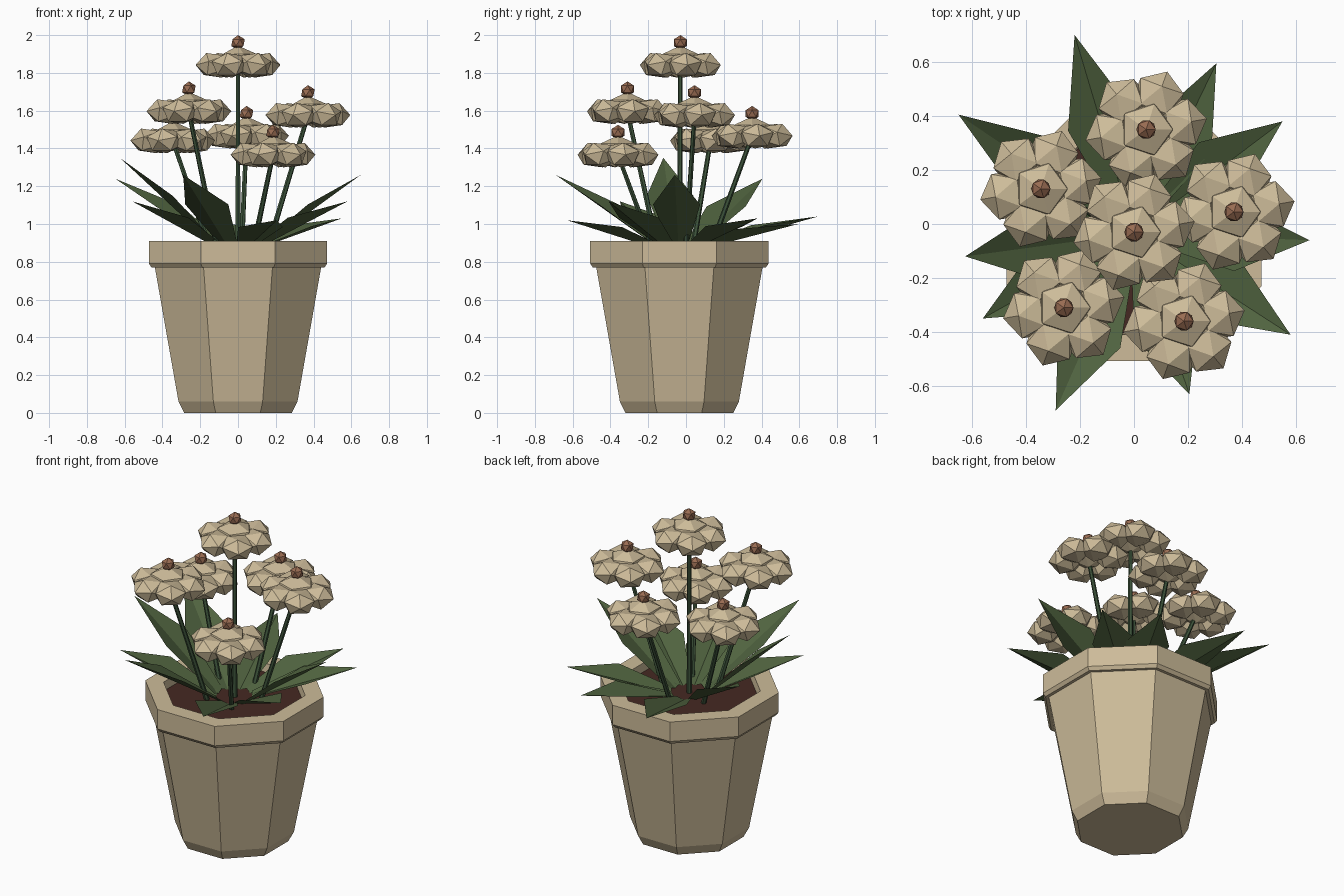
import bpy, bmesh, math
from mathutils import Vector, Matrix

if "Cube" in bpy.data.objects:
    bpy.data.objects.remove(bpy.data.objects["Cube"])

CY = -0.035          # pot centre on y
SOIL_Z = 0.86


def material(name, rgb):
    m = bpy.data.materials.new(name)
    m.diffuse_color = (*rgb, 1)
    m.use_nodes = True
    m.node_tree.nodes["Principled BSDF"].inputs["Base Color"].default_value = m.diffuse_color
    return m


CLAY = material("tan", (0.61, 0.50, 0.32))
SOIL = material("soil_brown", (0.06, 0.022, 0.016))
LEAF = material("leaf_green", (0.08, 0.125, 0.05))
STEM = material("stem_green", (0.045, 0.085, 0.042))
BUD = material("bud_brown", (0.32, 0.15, 0.085))


def finish(name, bm, mat):
    me = bpy.data.meshes.new(name)
    bm.to_mesh(me)
    bm.free()
    me.materials.append(mat)
    ob = bpy.data.objects.new(name, me)
    bpy.context.collection.objects.link(ob)
    return ob


def octagon(bm, apothem, z):
    r = apothem / math.cos(math.pi / 8)
    return [bm.verts.new((r * math.cos(a), CY + r * math.sin(a), z))
            for a in (math.pi / 8 + i * math.pi / 4 for i in range(8))]


# Pot: octagonal rings from the foot, over the rim, and down inside
bm = bmesh.new()
profile = [(0.285, 0), (0.315, 0.06), (0.44, 0.77), (0.458, 0.77),
           (0.472, 0.79), (0.472, 0.91), (0.375, 0.91), (0.365, 0.84)]
rings = [octagon(bm, a, z) for a, z in profile]
for lo, hi in zip(rings, rings[1:]):
    for i in range(8):
        j = (i + 1) % 8
        bm.faces.new((lo[i], lo[j], hi[j], hi[i]))
bm.faces.new(rings[0][::-1])
finish("pot", bm, CLAY)

# Soil disc
bm = bmesh.new()
bm.faces.new(octagon(bm, 0.369, SOIL_Z))
finish("soil", bm, SOIL)


# Leaves: folded blades running from the middle to a pointed tip
def leaf(index, tip):
    tip = Vector(tip)
    centre = Vector((0, CY, SOIL_Z))
    out = Vector((tip.x, tip.y - CY, 0)).normalized()
    side = Vector((-out.y, out.x, 0))
    base = centre + out * 0.1
    bm = bmesh.new()
    rows = []
    for t, half in ((0, 0.045), (0.5, 0.125)):
        mid = base.lerp(tip, t)
        lift = Vector((0, 0, 0.35 * half))
        rows.append([bm.verts.new(p) for p in
                     (mid + side * half + lift, mid, mid - side * half + lift)])
    end = bm.verts.new(tip)
    a, b = rows
    for i in (0, 1):
        bm.faces.new((a[i], a[i + 1], b[i + 1], b[i]))
        bm.faces.new((b[i], b[i + 1], end))
    finish(f"leaf_{index}", bm, LEAF)


tips = [(-0.22, 0.70, 1.04), (0.305, 0.595, 1.0), (0.55, 0.38, 1.03),
        (-0.65, 0.405, 1.24), (-0.625, -0.12, 1.35), (-0.56, -0.35, 1.12),
        (-0.29, -0.69, 1.26), (0.205, -0.63, 1.02), (0.58, -0.41, 1.12),
        (0.65, -0.06, 1.26)]
for i, t in enumerate(tips):
    leaf(i + 1, t)


# Flowers: stem, ring of six faceted petals round a middle one, bud on top
def flower(index, x, y, z):
    head = Vector((x, y, z))
    foot = Vector((0.4 * x, CY + 0.4 * (y - CY), SOIL_Z - 0.02))
    top = head - Vector((0, 0, 0.12))
    axis = top - foot
    bm = bmesh.new()
    bmesh.ops.create_cone(
        bm, cap_ends=True, segments=6, radius1=0.015, radius2=0.012,
        depth=axis.length,
        matrix=Matrix.Translation((top + foot) / 2)
        @ axis.to_track_quat('Z', 'Y').to_matrix().to_4x4())
    finish(f"stem_{index}", bm, STEM)

    bm = bmesh.new()
    squash = Matrix.Diagonal((1, 1, 0.72, 1))
    bmesh.ops.create_icosphere(
        bm, subdivisions=1, radius=0.11,
        matrix=Matrix.Translation(head - Vector((0, 0, 0.095))) @ squash)
    for k in range(6):
        place = (Matrix.Translation(head - Vector((0, 0, 0.12)))
                 @ Matrix.Rotation(math.radians(10 + 60 * k), 4, 'Z')
                 @ Matrix.Translation((0.128, 0, 0))
                 @ squash @ Matrix.Rotation(math.radians(25), 4, 'Y'))
        bmesh.ops.create_icosphere(bm, subdivisions=1, radius=0.1, matrix=place)
    finish(f"petals_{index}", bm, CLAY)

    bm = bmesh.new()
    bmesh.ops.create_icosphere(bm, subdivisions=1, radius=0.04,
                               matrix=Matrix.Translation(head))
    finish(f"bud_{index}", bm, BUD)


heads = [(0, -0.03, 1.96), (0.045, 0.35, 1.585), (-0.345, 0.13, 1.56),
         (-0.26, -0.31, 1.715), (0.37, 0.045, 1.695), (0.185, -0.36, 1.485)]
for i, h in enumerate(heads):
    flower(i + 1, *h)
